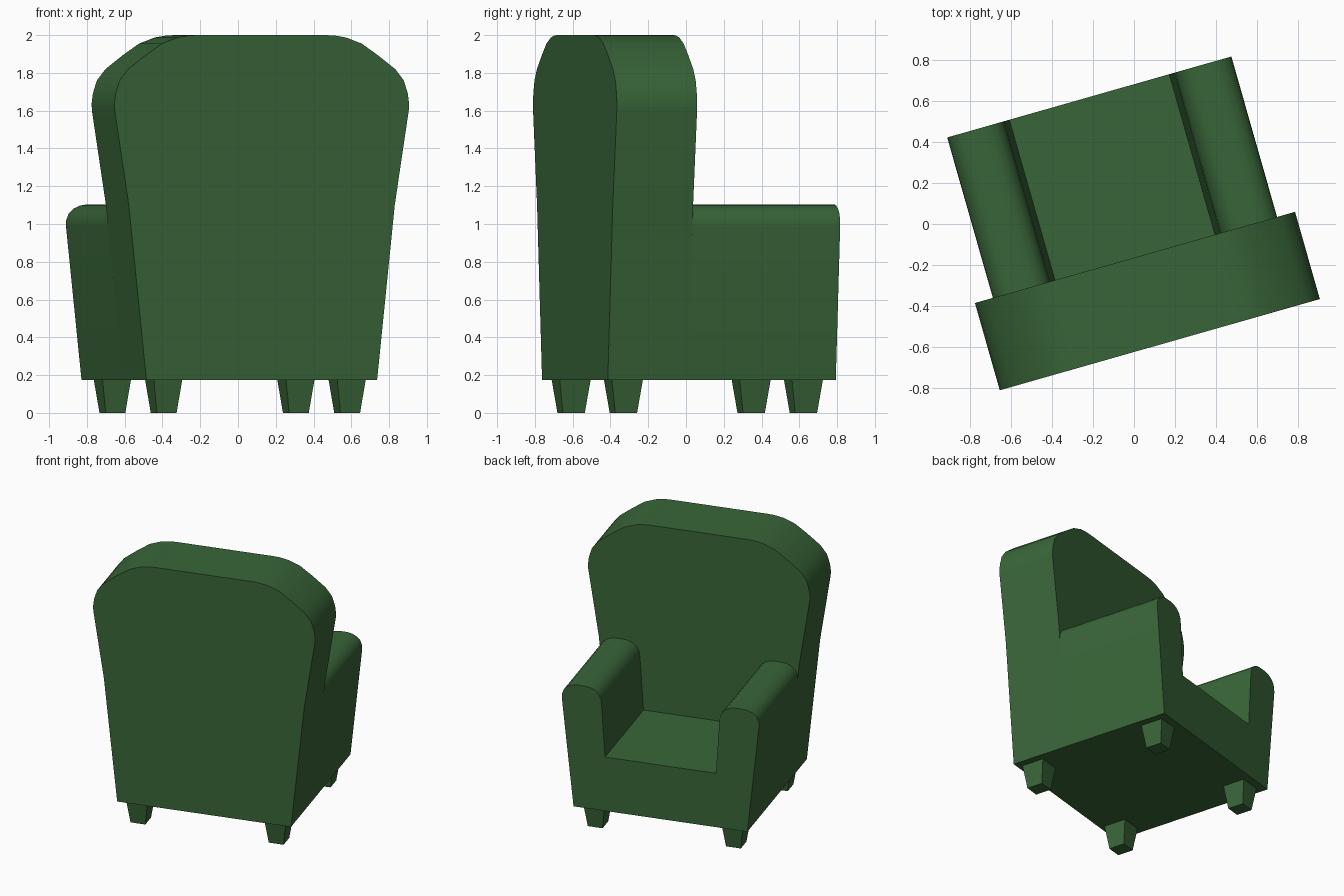
import bpy, bmesh, math
from mathutils import Matrix

if "Cube" in bpy.data.objects:
    bpy.data.objects.remove(bpy.data.objects["Cube"])

# The whole chair is turned about 16 degrees on the ground
PLACE = Matrix.Translation((-0.0385, -0.011, 0)) @ Matrix.Rotation(math.radians(15.9), 4, 'Z')

green = bpy.data.materials.new("green_fabric")
green.diffuse_color = (0.04, 0.13, 0.04, 1)
green.use_nodes = True
green.node_tree.nodes["Principled BSDF"].inputs["Base Color"].default_value = green.diffuse_color


def finish(name, bm):
    bmesh.ops.recalc_face_normals(bm, faces=bm.faces)
    bm.transform(PLACE)
    mesh = bpy.data.meshes.new(name)
    bm.to_mesh(mesh)
    bm.free()
    mesh.materials.append(green)
    obj = bpy.data.objects.new(name, mesh)
    bpy.context.collection.objects.link(obj)
    bpy.ops.object.select_all(action='DESELECT')
    obj.select_set(True)
    bpy.context.view_layer.objects.active = obj
    bpy.ops.object.shade_smooth_by_angle(angle=math.radians(30))
    return obj


def extrude_profile(name, points, y0, y1):
    """Extrude an x-z outline from y0 to y1."""
    bm = bmesh.new()
    face = bm.faces.new([bm.verts.new((x, y0, z)) for x, z in points])
    out = bmesh.ops.extrude_face_region(bm, geom=[face])
    moved = [v for v in out["geom"] if isinstance(v, bmesh.types.BMVert)]
    bmesh.ops.translate(bm, verts=moved, vec=(0, y1 - y0, 0))
    return finish(name, bm)


BACK, SPLIT, FRONT, BASE = -0.60, -0.158, 0.655, 0.175

# Backrest: half outline mirrored
half = [(0.635, BASE), (0.732, 1.1), (0.809, 1.6), (0.811, 1.635), (0.804, 1.69),
        (0.782, 1.76), (0.735, 1.82), (0.64, 1.893), (0.55, 1.955),
        (0.465, 1.987), (0.40, 1.998), (0.35, 2.0)]
extrude_profile("backrest", half + [(-x, z) for x, z in reversed(half)], BACK, SPLIT)

# Arms with rounded tops
arm = [(0.38, BASE), (0.635, BASE), (0.72, 0.985), (0.719, 1.02), (0.706, 1.055),
       (0.678, 1.082), (0.645, 1.097), (0.61, 1.103), (0.55, 1.103), (0.51, 1.097),
       (0.477, 1.082), (0.45, 1.055), (0.435, 1.02), (0.431, 0.985), (0.405, 0.585)]
for side, name in ((-1, "left_arm"), (1, "right_arm")):
    extrude_profile(name, [(side * x, z) for x, z in arm], SPLIT, FRONT)

# Seat between the arms
extrude_profile("seat", [(-0.38, BASE), (0.38, BASE), (0.405, 0.585), (-0.405, 0.585)],
                SPLIT, FRONT)

# Four tapered square legs
for y, row in ((0.514, "front"), (-0.477, "back")):
    for side, label in ((-1, "left"), (1, "right")):
        bm = bmesh.new()
        bmesh.ops.create_cube(bm, size=1)
        for v in bm.verts:
            wx, wy = (0.156, 0.17) if v.co.z > 0 else (0.108, 0.12)
            v.co = (side * 0.505 + v.co.x * wx, y + v.co.y * wy, BASE if v.co.z > 0 else 0)
        finish(f"{row}_{label}_leg", bm)
